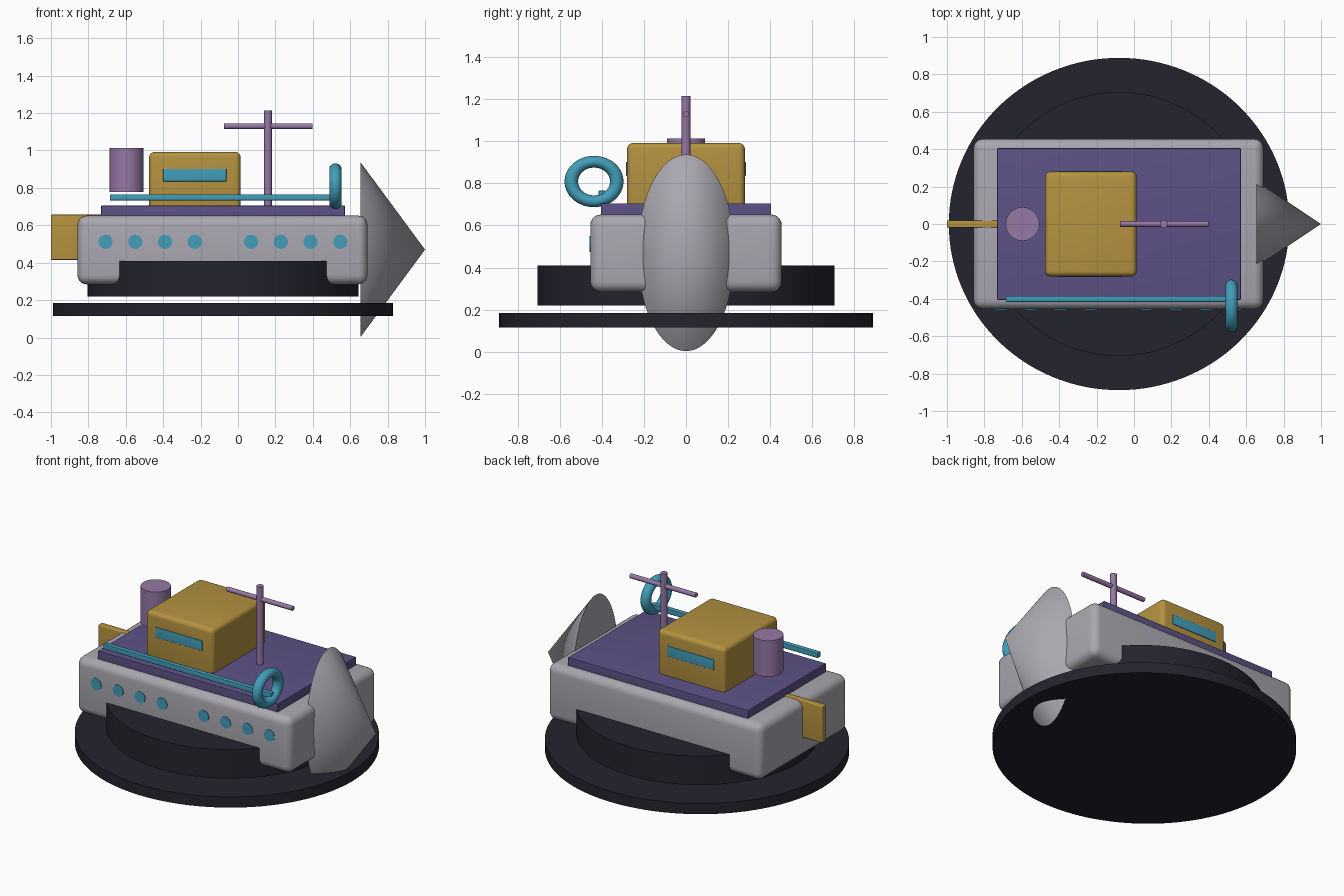
import bpy, bmesh, math
from mathutils import Vector

if "Cube" in bpy.data.objects:
    bpy.data.objects.remove(bpy.data.objects["Cube"], do_unlink=True)


def material(name, r, g, b):
    m = bpy.data.materials.new(name)
    m.use_nodes = True
    m.diffuse_color = (r, g, b, 1)
    m.node_tree.nodes["Principled BSDF"].inputs["Base Color"].default_value = (r, g, b, 1)
    return m


GREY = material("pale grey", 0.40, 0.39, 0.43)
GOLD = material("ochre gold", 0.456, 0.287, 0.051)
PURPLE = material("deep purple", 0.107, 0.084, 0.238)
MAUVE = material("mauve", 0.305, 0.188, 0.376)
TEAL = material("teal", 0.054, 0.342, 0.491)
DARK = material("near black", 0.017, 0.017, 0.027)


def finish(name, mat):
    """Name, colour and smooth the active object, with its transform applied."""
    ob = bpy.context.object
    ob.name = name
    ob.data.name = name
    ob.data.materials.append(mat)
    bpy.ops.object.transform_apply(location=False, rotation=True, scale=True)
    bpy.ops.object.shade_smooth_by_angle(angle=math.radians(35))
    return ob


def box(name, mat, low, high, bevel=0.0):
    """Box between two corners, with optionally rounded edges."""
    low, high = Vector(low), Vector(high)
    bpy.ops.mesh.primitive_cube_add(size=1, location=(low + high) / 2)
    ob = bpy.context.object
    ob.scale = high - low
    bpy.ops.object.transform_apply(location=False, rotation=False, scale=True)
    if bevel:
        bm = bmesh.new()
        bm.from_mesh(ob.data)
        bmesh.ops.bevel(bm, geom=bm.edges[:], offset=bevel, segments=5,
                        profile=0.5, affect='EDGES')
        bm.to_mesh(ob.data)
        bm.free()
    return finish(name, mat)


def cylinder(name, mat, centre, radius, depth, axis='Z', sides=48, scale=(1, 1, 1)):
    turn = {'X': (0, math.pi / 2, 0), 'Y': (math.pi / 2, 0, 0), 'Z': (0, 0, 0)}[axis]
    bpy.ops.mesh.primitive_cylinder_add(vertices=sides, radius=radius, depth=depth,
                                        location=centre, rotation=turn)
    bpy.context.object.scale = scale
    return finish(name, mat)


# Round floating skirt in two tiers
cylinder("lower_skirt", DARK, (-0.08, 0, 0.15), 0.91, 0.07, sides=128, scale=(1, 0.976, 1))
cylinder("upper_skirt", DARK, (-0.08, 0, 0.315), 0.725, 0.19, sides=128, scale=(1, 0.973, 1))

# Hull, deck and cabin
box("hull", GREY, (-0.858, -0.455, 0.284), (0.692, 0.455, 0.652), 0.05)
box("deck", PURPLE, (-0.732, -0.405, 0.63), (0.572, 0.405, 0.705), 0.004)
box("cabin", GOLD, (-0.475, -0.28, 0.68), (0.014, 0.28, 0.992), 0.028)

# Cabin window on both sides
for side, label in ((-1, "right"), (1, "left")):
    y = side * 0.28
    box("cabin_window_" + label, TEAL, (-0.40, y - 0.0045, 0.835),
        (-0.062, y + 0.0045, 0.902), 0.003)

# Two groups of four portholes along the front of the hull
for start in (-0.708, 0.07):
    for i in range(4):
        cylinder("porthole", TEAL, (start + i * 0.159, -0.455, 0.512), 0.038, 0.008,
                 'Y', 24)

# Pointed bow cone, flattened sideways
bpy.ops.mesh.primitive_cone_add(vertices=96, radius1=1, radius2=0, depth=0.345,
                                location=(0.8275, 0, 0.47),
                                rotation=(0, math.pi / 2, 0))
bpy.context.object.scale = (0.467, 0.23, 1)
finish("bow_cone", GREY)

# Tail fin
box("tail_fin", GOLD, (-1.0, -0.02, 0.415), (-0.72, 0.02, 0.657), 0.006)

# Funnel, mast and crossbar
cylinder("funnel", MAUVE, (-0.596, 0, 0.895), 0.09, 0.235)
cylinder("mast", MAUVE, (0.16, 0, 0.95), 0.021, 0.53, sides=24)
cylinder("mast_crossbar", MAUVE, (0.162, 0, 1.13), 0.015, 0.475, 'X', 24)

# Side rail and life ring
box("side_rail", TEAL, (-0.685, -0.416, 0.733), (0.53, -0.384, 0.766), 0.004)
bpy.ops.mesh.primitive_torus_add(major_segments=64, minor_segments=20,
                                 major_radius=0.108, minor_radius=0.032,
                                 location=(0.521, -0.437, 0.809),
                                 rotation=(0, math.pi / 2, 0))
bpy.context.object.scale = (0.87, 1, 1)
finish("life_ring", TEAL)
